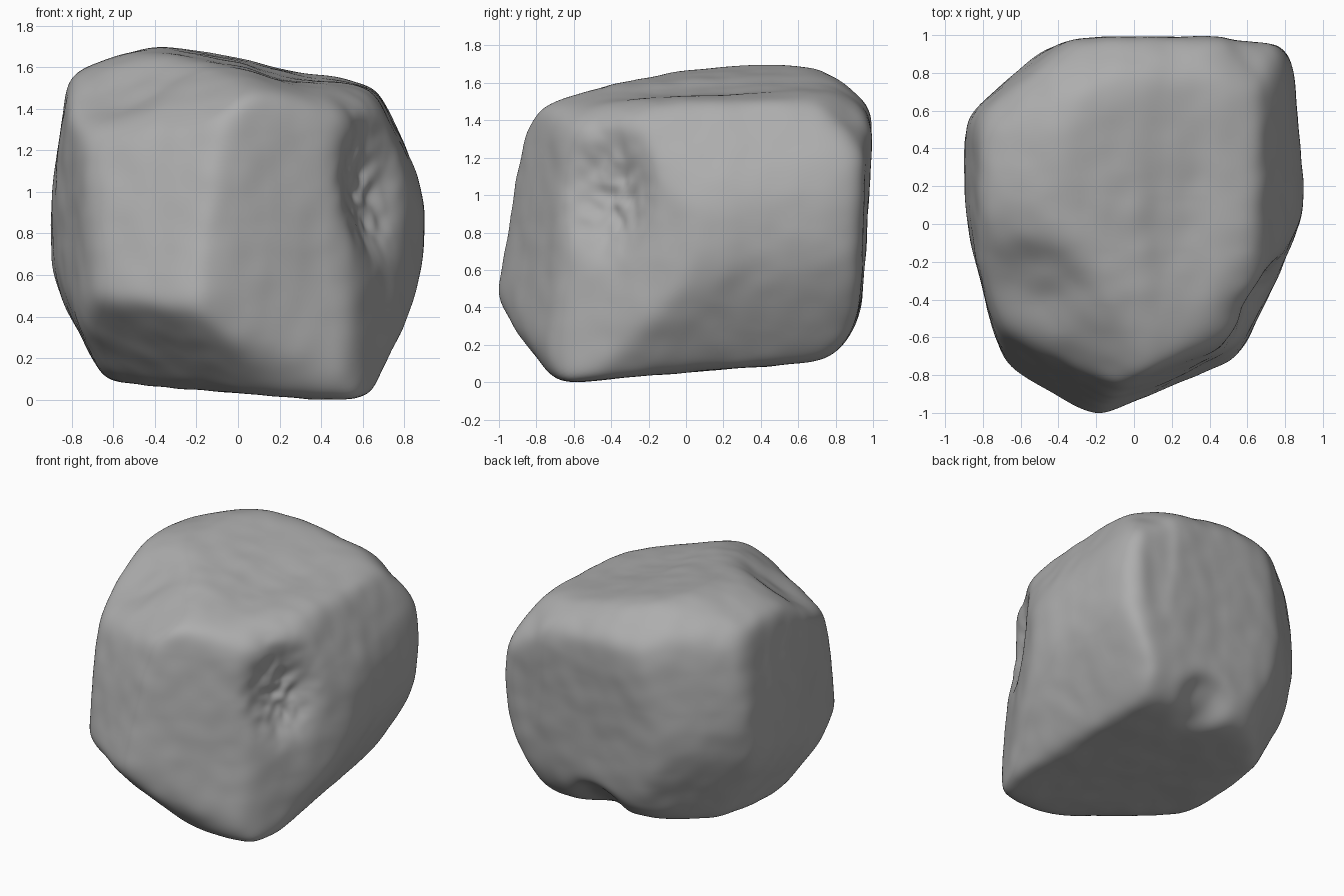
import bpy
import bmesh
from mathutils import Vector, noise

default_cube = bpy.data.objects.get("Cube")
if default_cube:
    bpy.data.objects.remove(default_cube, do_unlink=True)

CENTRE = Vector((0, 0, 0.85))
SHARPNESS = 26

# Broken faces on the underside and top: outward direction, point on the face
LEVEL_FACETS = [
    # underside: base, front slope, back left slope
    ((-0.04, 0.08, -1), (0, 0, 0.06)),
    ((0.1, -0.82, -0.55), (0.2, -0.84, 0.16)),
    ((-0.6, 0.6, -0.3), (-0.53, 0.59, 0.1)),
    # top: right, left, front, back
    ((0.19, -0.05, 1), (-0.1, 0.2, 1.64)),
    ((-0.35, 0, 1), (-0.5, 0.3, 1.68)),
    ((0, -0.28, 0.95), (0, -0.7, 1.54)),
    ((0, 0.65, 0.75), (0, 0.88, 1.56)),
    # top corners: back right, back left, front right, front left
    ((0.45, 0.5, 0.74), (0.58, 0.83, 1.45)),
    ((-0.45, 0.45, 0.77), (-0.5, 0.75, 1.58)),
    ((0.45, -0.4, 0.8), (0.46, -0.5, 1.44)),
    ((-0.35, -0.45, 0.8), (-0.45, -0.3, 1.53)),
]

# Broken faces around the sides
SIDE_FACETS = [
    # right: upper, middle, lower, front corner
    ((0.89, -0.03, 0.44), (0.78, 0.2, 1.25)),
    ((1, 0.08, 0), (0.9, 0.15, 0.75)),
    ((0.85, 0.12, -0.5), (0.8, 0.2, 0.42)),
    ((0.88, -0.46, 0.05), (0.87, -0.05, 0.7)),
    # front: right half, left half, low left slope
    ((0.42, -0.9, 0.09), (-0.2, -1.03, 0.5)),
    ((-0.46, -0.88, 0.22), (-0.2, -1.03, 0.5)),
    ((-0.42, -0.52, -0.75), (-0.3, -0.92, 0.38)),
    # left: middle, upper, front, underneath
    ((-1, 0, 0), (-0.91, 0.2, 1)),
    ((-0.98, 0, 0.2), (-0.86, 0.2, 1.35)),
    ((-0.96, -0.27, 0), (-0.9, 0, 0.9)),
    ((-0.88, 0, -0.45), (-0.78, 0, 0.35)),
    # back: middle, left corner, right corner, low slope
    ((0, 1, -0.06), (0, 0.97, 0.9)),
    ((-0.63, 0.76, 0.1), (-0.65, 0.81, 0.8)),
    ((0.7, 0.7, 0), (0.79, 0.96, 0.9)),
    ((0, 0.78, -0.62), (0, 0.87, 0.22)),
]

# Hollows: middle, reach along each axis, depth
HOLLOWS = [
    ((0.64, -0.42, 1.03), (0.23, 0.24, 0.32), 0.1),
    ((-0.48, -0.3, 1.45), (0.28, 0.22, 0.3), 0.035),
    ((0.25, 0.2, 1.55), (0.18, 0.8, 0.3), 0.025),
    ((0.1, 0.8, 0.22), (0.18, 0.2, 0.15), 0.06),
    ((0.6, 0.95, 1.1), (0.12, 0.2, 0.4), 0.02),
]


def make_planes():
    """Turn each facet into a direction divided by its distance."""
    planes = []
    for direction, point in LEVEL_FACETS + SIDE_FACETS:
        normal = Vector(direction).normalized()
        planes.append(normal / normal.dot(Vector(point) - CENTRE))
    return planes


def surface_point(direction, planes):
    """Softly rounded meeting of all facets along a direction."""
    total = sum(max(0, plane.dot(direction)) ** SHARPNESS for plane in planes)
    return CENTRE + direction * total ** (-1 / SHARPNESS)


def hollow_weight(point, middle, reach):
    offset = point - Vector(middle)
    squared = sum((o / r) ** 2 for o, r in zip(offset, reach))
    return 2.718 ** -(squared ** 1.8)


def weathering(point):
    """Broad lumps with finer chips, pitted inside the side hollow."""
    lumps = noise.noise(point * 2.6) * 0.01
    chips = noise.noise(point * 7) * 0.005
    pits = noise.noise(point * 12) * 0.02
    return lumps + chips + pits * hollow_weight(point, *HOLLOWS[0][:2])


# Boulder body
planes = make_planes()
bm = bmesh.new()
bmesh.ops.create_icosphere(bm, subdivisions=7, radius=1)
for vert in bm.verts:
    direction = vert.co.normalized()
    point = surface_point(direction, planes)
    push = weathering(point)
    for middle, reach, depth in HOLLOWS:
        push -= depth * hollow_weight(point, middle, reach)
    vert.co = point + direction * push
for face in bm.faces:
    face.smooth = True

# Rest the boulder on the ground
lowest = min(vert.co.z for vert in bm.verts)
bmesh.ops.translate(bm, verts=bm.verts, vec=(0, 0, -lowest))

mesh = bpy.data.meshes.new("boulder")
bm.to_mesh(mesh)
bm.free()
boulder = bpy.data.objects.new("boulder", mesh)
bpy.context.collection.objects.link(boulder)

# Stone colour
stone = bpy.data.materials.new("grey_stone")
stone.use_nodes = True
colour = (0.42, 0.42, 0.42, 1)
stone.diffuse_color = colour
shader = next(n for n in stone.node_tree.nodes if n.type == "BSDF_PRINCIPLED")
shader.inputs["Base Color"].default_value = colour
mesh.materials.append(stone)
